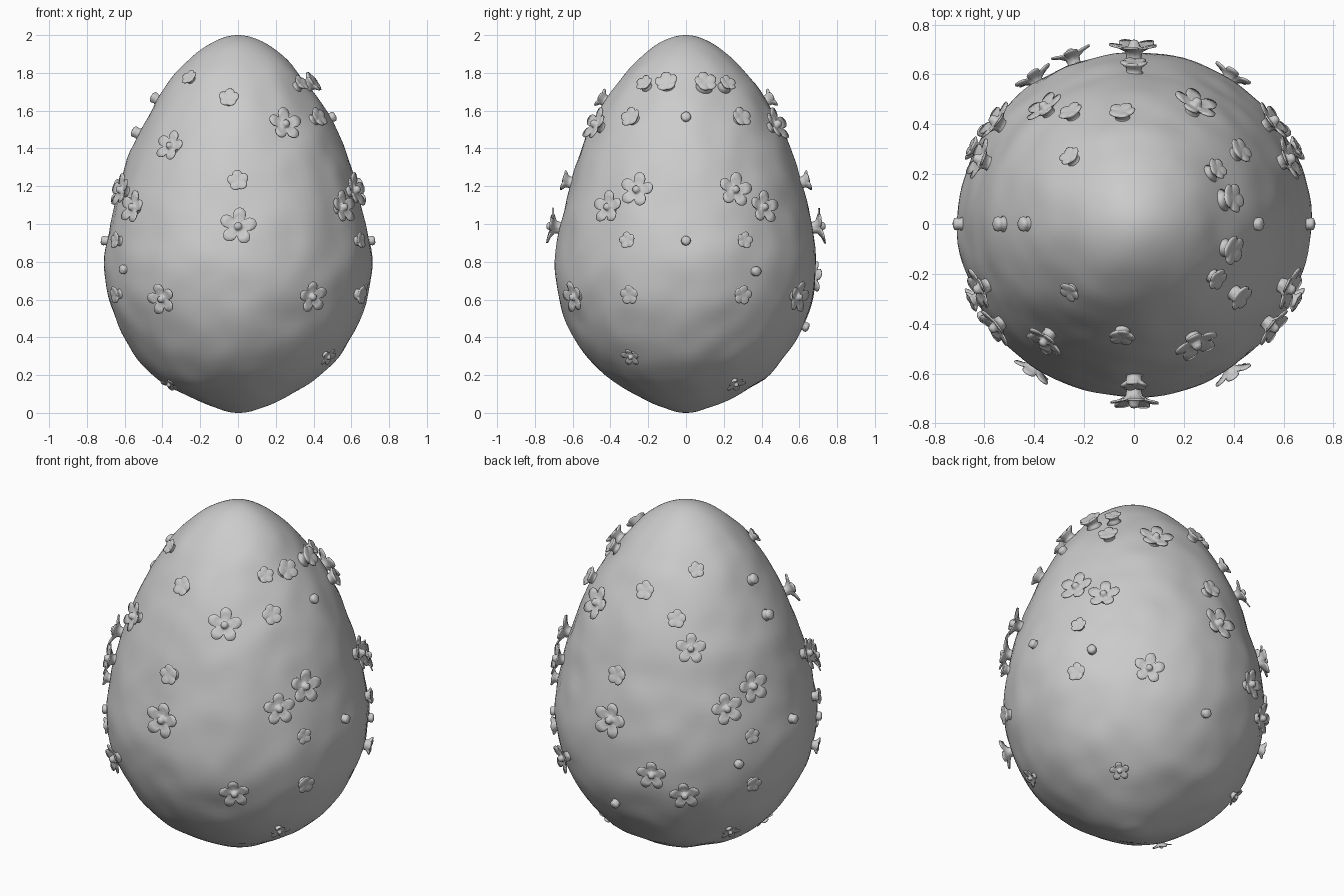
import bpy, bmesh, random
from math import sin, cos, pi, radians, atan2, sqrt
from mathutils import Vector, Matrix, noise

random.seed(4)
cube = bpy.data.objects.get("Cube")
if cube:
    bpy.data.objects.remove(cube, do_unlink=True)

grey = bpy.data.materials.new("plain grey")
grey.use_nodes = True
COLOUR = (0.6, 0.6, 0.6, 1)
grey.diffuse_color = COLOUR
grey.node_tree.nodes["Principled BSDF"].inputs["Base Color"].default_value = COLOUR

# Egg outline as (height, radius)
PROFILE = [(0, 0), (0.03, 0.13), (0.1, 0.29), (0.2, 0.445), (0.33, 0.56), (0.45, 0.63),
           (0.6, 0.685), (0.8, 0.705), (1.0, 0.68), (1.2, 0.63), (1.4, 0.565),
           (1.6, 0.465), (1.8, 0.325), (1.9, 0.225), (1.97, 0.12), (2.0, 0)]
DEPTH = 0.98


def radius(z):
    """Smoothly interpolated outline radius, using radius squared so the poles stay round."""
    n = len(PROFILE)
    i = next((k for k in range(n - 2) if z < PROFILE[k + 1][0]), n - 2)
    p = [(PROFILE[min(max(k, 0), n - 1)][0], PROFILE[min(max(k, 0), n - 1)][1] ** 2)
         for k in range(i - 1, i + 3)]
    (z1, a), (z2, b) = p[1], p[2]
    h, t = z2 - z1, (z - z1) / (z2 - z1)
    m1 = (b - p[0][1]) / (z2 - p[0][0]) * h
    m2 = (p[3][1] - a) / (p[3][0] - z1) * h
    sq = ((2 * t**3 - 3 * t**2 + 1) * a + (t**3 - 2 * t**2 + t) * m1
          + (3 * t**2 - 2 * t**3) * b + (t**3 - t**2) * m2)
    return sqrt(max(sq, 0))


def surface(az, z):
    """Point on the egg; azimuth runs from the front towards +x."""
    r = radius(z)
    return Vector((r * sin(az), -r * cos(az) * DEPTH, z))


def finish(name, bm):
    bmesh.ops.recalc_face_normals(bm, faces=bm.faces)
    mesh = bpy.data.meshes.new(name)
    bm.to_mesh(mesh)
    bm.free()
    mesh.materials.append(grey)
    mesh.polygons.foreach_set("use_smooth", [True] * len(mesh.polygons))
    return mesh


def add_object(name, mesh):
    ob = bpy.data.objects.new(name, mesh)
    bpy.context.collection.objects.link(ob)
    return ob


def skin(bm, rings, start, end):
    """Bridge closed rings of points and close both ends with a fan."""
    loops = [[bm.verts.new(p) for p in ring] for ring in rings]
    n = len(loops[0])
    for lo, hi in zip(loops, loops[1:]):
        for j in range(n):
            k = (j + 1) % n
            bm.faces.new((lo[j], lo[k], hi[k], hi[j]))
    for tip, loop in ((start, loops[0]), (end, loops[-1])):
        v = bm.verts.new(tip)
        for j in range(n):
            bm.faces.new((v, loop[j], loop[(j + 1) % n]))


# Egg body with gently hand-worked lumps
STEPS, SIDES = 72, 112
rings = []
for i in range(1, STEPS):
    z = 1 - cos(pi * i / STEPS)
    ring = []
    for j in range(SIDES):
        p = surface(2 * pi * j / SIDES, z)
        out = Vector((p.x, p.y, 0.5 * (z - 0.9))).normalized()
        lump = 0.010 * noise.noise(p * 3.2) + 0.008 * noise.noise(p * 7 + Vector((5, 2, 9)))
        ring.append(p + out * lump * min(1, 3 * radius(z)))
    rings.append(ring)
bm = bmesh.new()
skin(bm, rings, (0, 0, 0), (0, 0, 2))
add_object("egg_body", finish("egg_body", bm))


def blossom(name, stations, petals, depth, lift, top):
    """Blossom of unit radius: stations are (radius, height, share of petal lobing)."""
    rings = []
    for r, h, lobe in stations:
        ring = []
        for j in range(40):
            a = 2 * pi * j / 40
            wave = abs(cos(petals * a / 2)) ** 0.7
            s = r * (1 - lobe * depth * (1 - wave))
            ring.append((s * cos(a), s * sin(a), h + lobe * lift * (wave - 0.5)))
        rings.append(ring)
    bm = bmesh.new()
    skin(bm, rings, (0, 0, stations[0][1]), (0, 0, top))
    return finish(name, bm)


# Open flower: flared stem, thin petals, raised heart
open_flower = blossom(
    "open_flower",
    [(0.5, -0.35, 0), (0.3, -0.05, 0), (0.35, 0.2, 0.2), (0.7, 0.36, 0.8), (1, 0.42, 1),
     (1, 0.5, 1), (0.65, 0.45, 0.8), (0.32, 0.4, 0.3), (0.22, 0.45, 0), (0.2, 0.6, 0),
     (0.12, 0.68, 0)], 5, 0.5, 0.12, 0.7)
# Half-open bud: small cup with a shallow hollow
bud = blossom(
    "bud",
    [(0.9, -0.35, 0), (0.5, 0, 0), (0.55, 0.3, 0.2), (0.9, 0.55, 0.8), (0.95, 0.65, 1),
     (0.8, 0.72, 0.8), (0.4, 0.66, 0.3)], 5, 0.22, 0.1, 0.66)
# Closed bud: round knob
knob = blossom(
    "knob",
    [(1.1, -0.4, 0), (0.75, 0.1, 0), (0.85, 0.5, 0.3), (0.8, 0.8, 0.5), (0.45, 1, 0.2)],
    4, 0.2, 0.0, 1.03)


def place(kind, az_deg, z, size):
    az, e = radians(az_deg), 0.02
    p = surface(az, z)
    around = surface(az + e, z) - surface(az - e, z)
    up = surface(az, z + e) - surface(az, z - e)
    normal = around.cross(up).normalized()
    side = around.normalized()
    rot = Matrix((side, normal.cross(side), normal)).transposed().to_4x4()
    place.count += 1
    ob = add_object(f"{kind.name}_{place.count:02d}", kind)
    turn = pi / 2 + random.uniform(-0.25, 0.25)
    ob.matrix_world = (Matrix.Translation(p) @ rot @ Matrix.Rotation(turn, 4, "Z")
                       @ Matrix.Scale(size, 4))


place.count = 0

# Blossoms repeated on the front and the back: azimuth, height, size
PAIRED = {
    open_flower: [(0, 0.98, 0.1), (27, 1.51, 0.095), (-37, 1.4, 0.085), (-34, 0.61, 0.085),
                  (33, 0.62, 0.085), (53, 1.08, 0.09), (67, 1.17, 0.095),
                  (-53, 1.08, 0.09), (-67, 1.17, 0.09)],
    bud: [(0, 1.22, 0.06), (-6, 1.65, 0.058), (-43, 1.76, 0.048), (64, 0.91, 0.048),
          (-64, 0.91, 0.048), (65, 0.63, 0.055), (-65, 0.63, 0.05), (75, 1.73, 0.065),
          (56, 1.73, 0.05), (55, 1.55, 0.06)],
    knob: [(-58, 0.76, 0.03)],
}
for kind, spots in PAIRED.items():
    for az, z, size in spots:
        place(kind, az, z, size)
        place(kind, 180 - az, z, size)

# Blossoms that occur once
SINGLE = {
    open_flower: [(-160, 0.72, 0.085), (58, 0.31, 0.055), (130, 0.17, 0.055),
                  (-60, 0.17, 0.055), (-120, 0.3, 0.055)],
    bud: [(-151, 1.54, 0.055)],
    knob: [(90, 0.91, 0.03), (90, 1.56, 0.032), (-90, 0.91, 0.03), (-90, 1.66, 0.035),
           (-90, 1.48, 0.035), (178, 0.46, 0.03), (122, 0.75, 0.03)],
}
for kind, spots in SINGLE.items():
    for spot in spots:
        place(kind, *spot)
